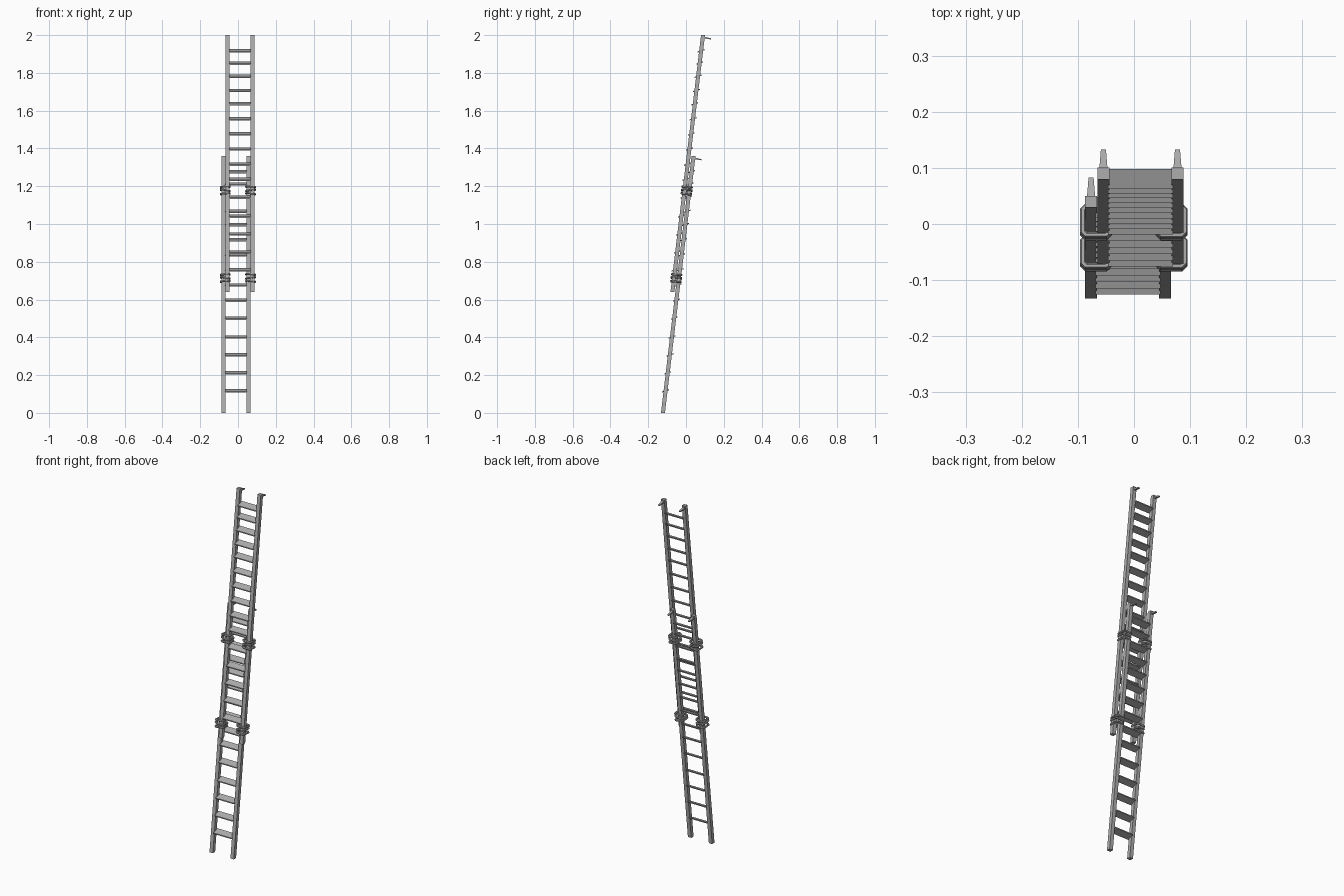
import bpy, bmesh

if "Cube" in bpy.data.objects:
    bpy.data.objects.remove(bpy.data.objects["Cube"])

SLOPE = 0.119
RUNGS = [0.12, 0.215, 0.31, 0.405, 0.505, 0.60, 0.68, 0.76, 0.84,
         0.92, 1.0, 1.07, 1.145, 1.215, 1.28]
LENGTH, RAIL = 1.36, 0.021

# Dark weathered grey for everything
grey = bpy.data.materials.new("dark_grey")
grey.diffuse_color = (0.42, 0.42, 0.42, 1)
grey.use_nodes = True
grey.node_tree.nodes["Principled BSDF"].inputs["Base Color"].default_value = grey.diffuse_color


def link(name, data):
    data.materials.append(grey)
    bpy.context.collection.objects.link(bpy.data.objects.new(name, data))


def prism(name, a, b):
    """Solid between two matching quads."""
    bm = bmesh.new()
    va = [bm.verts.new(p) for p in a]
    vb = [bm.verts.new(p) for p in b]
    bm.faces.new(va[::-1])
    bm.faces.new(vb)
    for i in range(4):
        j = (i + 1) % 4
        bm.faces.new((va[i], va[j], vb[j], vb[i]))
    bmesh.ops.recalc_face_normals(bm, faces=bm.faces)
    me = bpy.data.meshes.new(name)
    bm.to_mesh(me)
    bm.free()
    link(name, me)


def ladder(name, xc, y0, z0):
    """Leaning ladder; y0 is the rail centre line carried down to z = 0."""
    cy = lambda z: y0 + SLOPE * z
    h = RAIL / 2
    z1 = z0 + LENGTH
    for side, s in (("left", -1), ("right", 1)):
        x = xc + s * 0.066
        # Square rail
        quad = lambda z: [(x - h, cy(z) - h, z), (x + h, cy(z) - h, z),
                          (x + h, cy(z) + h, z), (x - h, cy(z) + h, z)]
        prism(f"{name}_{side}_rail", quad(z0), quad(z1))
        # Tapered peg sticking out behind the rail top
        peg = lambda y, z, w, t: [(x - w, y, z - t), (x + w, y, z - t),
                                  (x + w, y, z + t), (x - w, y, z + t)]
        y = cy(z1)
        prism(f"{name}_{side}_peg", peg(y, z1 - 0.012, 0.008, 0.005),
              peg(y + 0.043, z1 - 0.020, 0.0045, 0.003))
    # Slanted plank rungs, low at the front
    for i, r in enumerate(RUNGS):
        z = z0 + r - 0.003
        y = cy(z)
        d, k, t = 0.018, 0.006, 0.003
        quad = lambda x: [(x, y - d, z - k - t), (x, y + d, z + k - t),
                          (x, y + d, z + k + t), (x, y - d, z - k + t)]
        prism(f"{name}_rung_{i + 1}", quad(xc - 0.058), quad(xc + 0.058))


ladder("lower_ladder", -0.0105, -0.122, 0.0)
ladder("upper_ladder", 0.0115, -0.148, 0.64)


def rope_loop(name, x, y, z, tilt):
    """Closed rope around a pair of rails, with clipped corners."""
    a, b, c = 0.0235, 0.0255, 0.006
    pts = [(-a + c, -b), (a - c, -b), (a, -b + c), (a, b - c),
           (a - c, b), (-a + c, b), (-a, b - c), (-a, -b + c)]
    cu = bpy.data.curves.new(name, 'CURVE')
    cu.dimensions = '3D'
    cu.bevel_depth = 0.0055
    cu.bevel_resolution = 1
    sp = cu.splines.new('POLY')
    sp.points.add(len(pts) - 1)
    sp.use_cyclic_u = True
    for p, (px, py) in zip(sp.points, pts):
        p.co = (x + px, y + py, z + tilt * px - 0.08 * py, 1)
    sp.use_smooth = False
    link(name, cu)


# Rope lashings where the ladders overlap
for level, zc in (("low", 0.714), ("high", 1.178)):
    for side, x in (("left", -0.0675), ("right", 0.0665)):
        for i, (dz, tilt) in enumerate(((-0.018, 0.08), (0, -0.15), (0.018, 0.06))):
            z = zc + dz
            rope_loop(f"{level}_{side}_rope_{i + 1}", x,
                      -0.1365 + SLOPE * z, z, tilt if x < 0 else -tilt)
